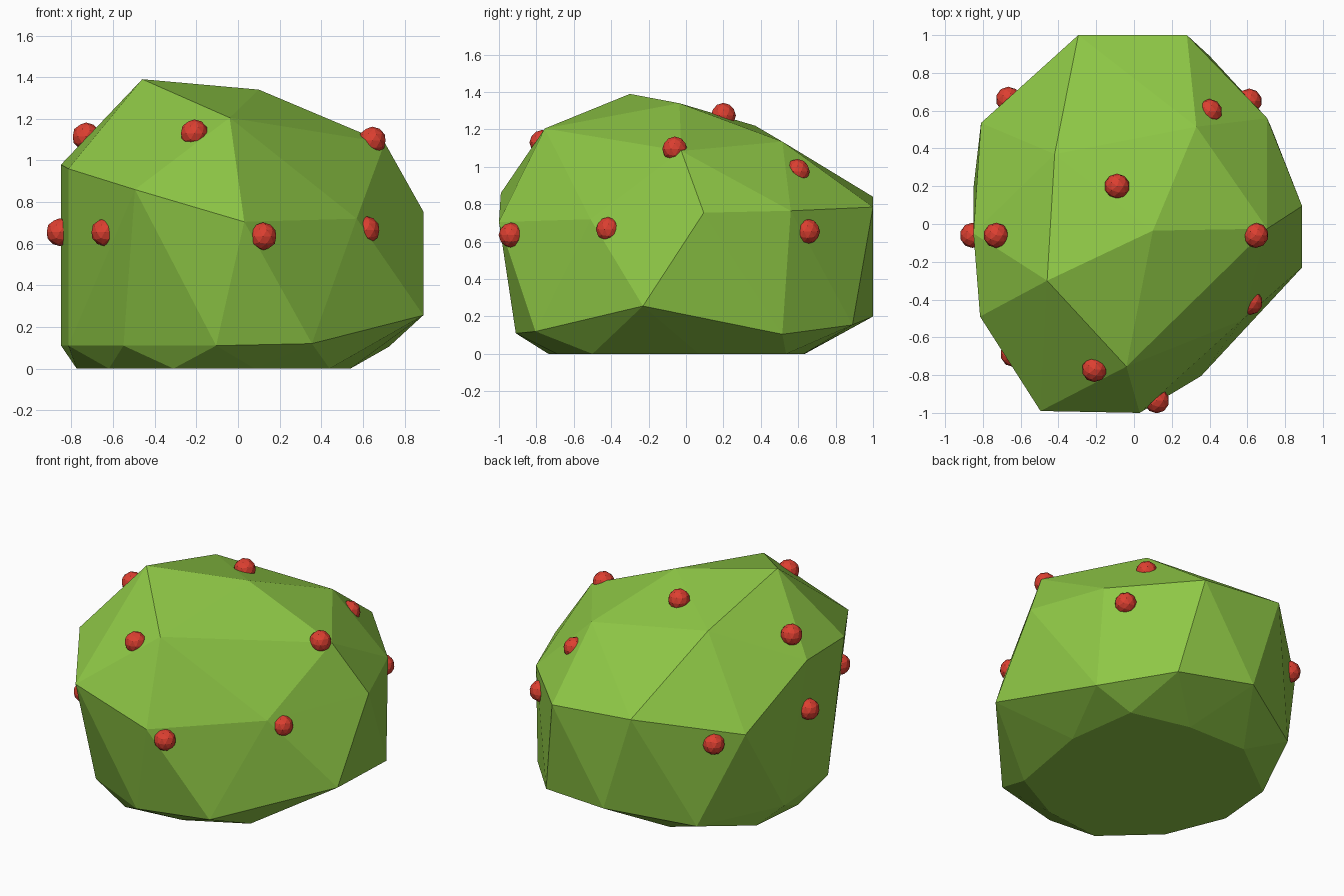
import bpy, bmesh


def material(name, color):
    m = bpy.data.materials.new(name)
    m.diffuse_color = color
    return m


def add_mesh(name, bm, mat, location=(0, 0, 0)):
    bmesh.ops.recalc_face_normals(bm, faces=bm.faces)
    mesh = bpy.data.meshes.new(name)
    bm.to_mesh(mesh)
    bm.free()
    mesh.materials.append(mat)
    obj = bpy.data.objects.new(name, mesh)
    obj.location = location
    bpy.context.collection.objects.link(obj)
    return obj


green = material("leaf_green", (0.27, 0.57, 0.06, 1))
red = material("berry_red", (0.72, 0.05, 0.03, 1))

# Faceted bush: flat base outline, low ring, shoulder ring and crown, wrapped in a hull
base = [(.54, .07), (.475, .535), (.09, .63), (-.325, .635), (-.74, .32),
        (-.775, -.07), (-.62, -.45), (-.31, -.735), (.08, -.69), (.44, -.5)]
low_ring = [(.89, -.23, .256), (.725, .515, .105), (.4, .89, .155), (-.095, 1, .2),
            (-.59, .73, .11), (-.85, .19, .11), (-.815, -.32, .11),
            (-.55, -.70, .11), (-.105, -.91, .11), (.355, -.805, .12)]
shoulder = [(.89, .095, .755), (.705, .56, .765), (.28, 1, .785), (-.295, 1, .84),
            (-.81, .535, .70), (-.85, -.05, .98), (-.815, -.49, .96),
            (-.495, -.99, .86), (.03, -1, .705), (.57, -.51, .72)]
crown = [(-.46, -.30, 1.39), (.10, -.035, 1.34), (-.04, -.755, 1.205),
         (.705, -.025, 1.085), (-.42, .37, 1.22), (.33, .515, 1.135)]

bm = bmesh.new()
for p in [(x, y, 0) for x, y in base] + low_ring + shoulder + crown:
    bm.verts.new(p)
hull = bmesh.ops.convex_hull(bm, input=bm.verts)
bmesh.ops.delete(bm, geom=[v for v in bm.verts if not v.link_faces], context='VERTS')
add_mesh("bush", bm, green)

# Berries half sunk into the foliage
berries = [(-.09, .2, 1.275), (-.73, -.06, 1.115), (.645, -.06, 1.095),
           (-.21, -.77, 1.13), (.40, .595, .975), (.12, -.935, .635),
           (.615, -.415, .665), (-.855, -.06, .655), (-.64, -.69, .655),
           (-.665, .66, .65), (.61, .65, .655)]
for i, p in enumerate(berries, 1):
    bm = bmesh.new()
    bmesh.ops.create_icosphere(bm, subdivisions=2, radius=.067)
    add_mesh(f"berry_{i}", bm, red, p)
